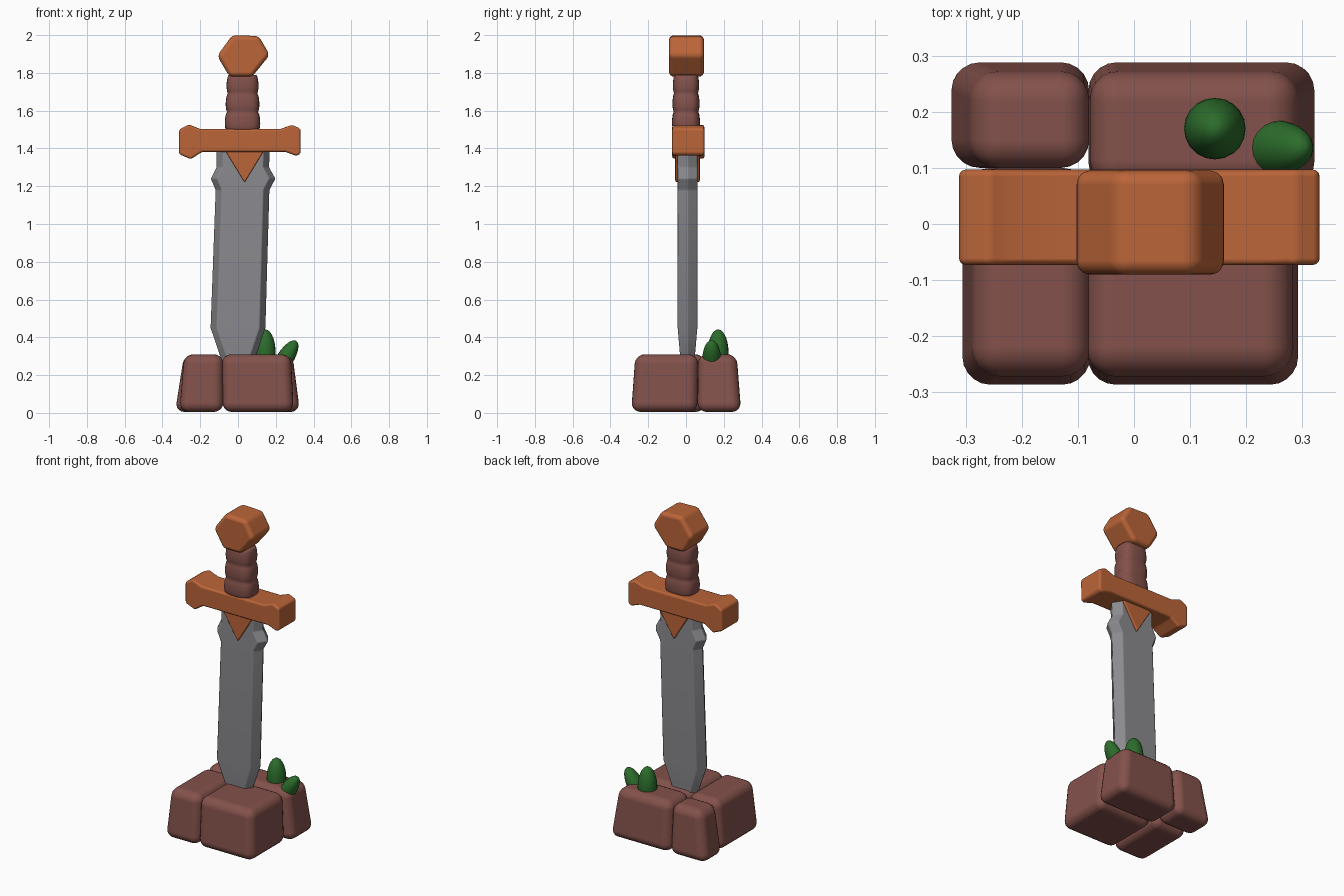
import bpy, bmesh, math

if "Cube" in bpy.data.objects:
    bpy.data.objects.remove(bpy.data.objects["Cube"])


def material(name, rgb):
    m = bpy.data.materials.new(name)
    m.diffuse_color = (*rgb, 1)
    m.use_nodes = True
    m.node_tree.nodes["Principled BSDF"].inputs["Base Color"].default_value = m.diffuse_color
    return m


STONE = material("red_brown", (0.23, 0.083, 0.07))
COPPER = material("copper", (0.50, 0.13, 0.04))
STEEL = material("steel_grey", (0.26, 0.26, 0.28))
LEAF = material("leaf_green", (0.025, 0.15, 0.024))


def finish(bm, name, mat, bevel=0, segments=3, angle=30):
    bmesh.ops.recalc_face_normals(bm, faces=bm.faces)
    me = bpy.data.meshes.new(name)
    bm.to_mesh(me)
    bm.free()
    me.materials.append(mat)
    for p in me.polygons:
        p.use_smooth = True
    ob = bpy.data.objects.new(name, me)
    bpy.context.collection.objects.link(ob)
    if bevel:
        mod = ob.modifiers.new("Round", "BEVEL")
        mod.width, mod.segments = bevel, segments
        mod.limit_method, mod.angle_limit = "ANGLE", math.radians(angle)
        mod.harden_normals = True
    return ob


def loft(name, rings, mat, **kw):
    """Skin closed rings of equal point count and cap both ends."""
    bm = bmesh.new()
    vs = [[bm.verts.new(p) for p in r] for r in rings]
    n = len(vs[0])
    for a, b in zip(vs, vs[1:]):
        for i in range(n):
            j = (i + 1) % n
            bm.faces.new((a[i], a[j], b[j], b[i]))
    bm.faces.new(vs[0])
    bm.faces.new(vs[-1])
    return finish(bm, name, mat, **kw)


def prism(name, profile, y0, y1, mat, **kw):
    return loft(name, [[(x, y, z) for x, z in profile] for y in (y0, y1)], mat, **kw)


def block(name, bottom, top):
    rings = []
    for (x0, x1, y0, y1), z in ((bottom, 0.005), (top, 0.31)):
        rings.append([(x0, y0, z), (x1, y0, z), (x1, y1, z), (x0, y1, z)])
    loft(name, rings, STONE, bevel=0.05, segments=5)


# Four base stones: bottom and top rectangles (x0, x1, y0, y1)
block("stone_front_left", (-0.31, -0.078, -0.29, 0.10), (-0.285, -0.078, -0.268, 0.10))
block("stone_front_right", (-0.082, 0.295, -0.29, 0.06), (-0.085, 0.28, -0.268, 0.065))
block("stone_back_left", (-0.333, -0.08, 0.10, 0.292), (-0.285, -0.08, 0.10, 0.268))
block("stone_back_right", (-0.082, 0.328, 0.06, 0.292), (-0.078, 0.288, 0.065, 0.268))

# Blade: hexagonal sections (z, left, right, half thickness)
rows = [(0.15, -0.05, 0.05, 0.03), (0.31, -0.10, 0.10, 0.04), (0.45, -0.147, 0.147, 0.052),
        (1.18, -0.12, 0.168, 0.052), (1.24, -0.146, 0.20, 0.052), (1.30, -0.115, 0.166, 0.052),
        (1.43, -0.115, 0.172, 0.052)]
rings = []
for z, l, r, h in rows:
    yc, k = 0.008, 0.034
    rings.append([(l, yc, z), (l + k, yc - h, z), (r - k, yc - h, z),
                  (r, yc, z), (r - k, yc + h, z), (l + k, yc + h, z)])
loft("blade", rings, STEEL, bevel=0.006, segments=2, angle=20)

# Guard bar with flared ends, and the pointed plate beneath it
guard = [(-0.312, 1.37), (-0.25, 1.343), (-0.19, 1.382), (0.25, 1.382), (0.31, 1.36),
         (0.331, 1.372), (0.331, 1.505), (0.285, 1.525), (0.225, 1.503), (-0.20, 1.503),
         (-0.26, 1.527), (-0.312, 1.50)]
prism("guard", guard, -0.073, 0.097, COPPER, bevel=0.018)
prism("guard_point", [(-0.075, 1.40), (0.035, 1.22), (0.145, 1.40)], -0.057, 0.073,
      COPPER, bevel=0.006, segments=2)

# Grip: rounded square section swelling into three ribs
rings = []
steps, n = 24, 32
for s in range(steps + 1):
    t = s / steps
    swell = 0.90 + 0.10 * abs(math.sin(3 * math.pi * t)) ** 0.6
    rx, ry = (0.096 - 0.014 * t) * swell, (0.075 - 0.007 * t) * swell
    ring = []
    for i in range(n):
        c, d = math.cos(math.tau * i / n), math.sin(math.tau * i / n)
        ring.append((0.024 + rx * math.copysign(abs(c) ** 0.65, c),
                     math.copysign(abs(d) ** 0.65, d) * ry, 1.495 + 0.295 * t))
    rings.append(ring)
loft("grip", rings, STONE)

# Faceted pommel
pommel = [(-0.045, 1.78), (0.075, 1.78), (0.168, 1.895), (0.11, 1.995),
          (-0.03, 2.0), (-0.11, 1.89)]
prism("pommel", pommel, -0.09, 0.095, COPPER, bevel=0.025, segments=4)


# Leaves sprouting on the back right stone
def leaf(name, centre, radii, tilt):
    bm = bmesh.new()
    bmesh.ops.create_uvsphere(bm, u_segments=20, v_segments=14, radius=1)
    ob = finish(bm, name, LEAF)
    ob.location, ob.scale, ob.rotation_euler = centre, radii, (0, tilt, 0)


leaf("leaf_upright", (0.144, 0.17, 0.32), (0.055, 0.055, 0.122), 0)
leaf("leaf_leaning", (0.25, 0.136, 0.288), (0.045, 0.049, 0.11), math.radians(32))
